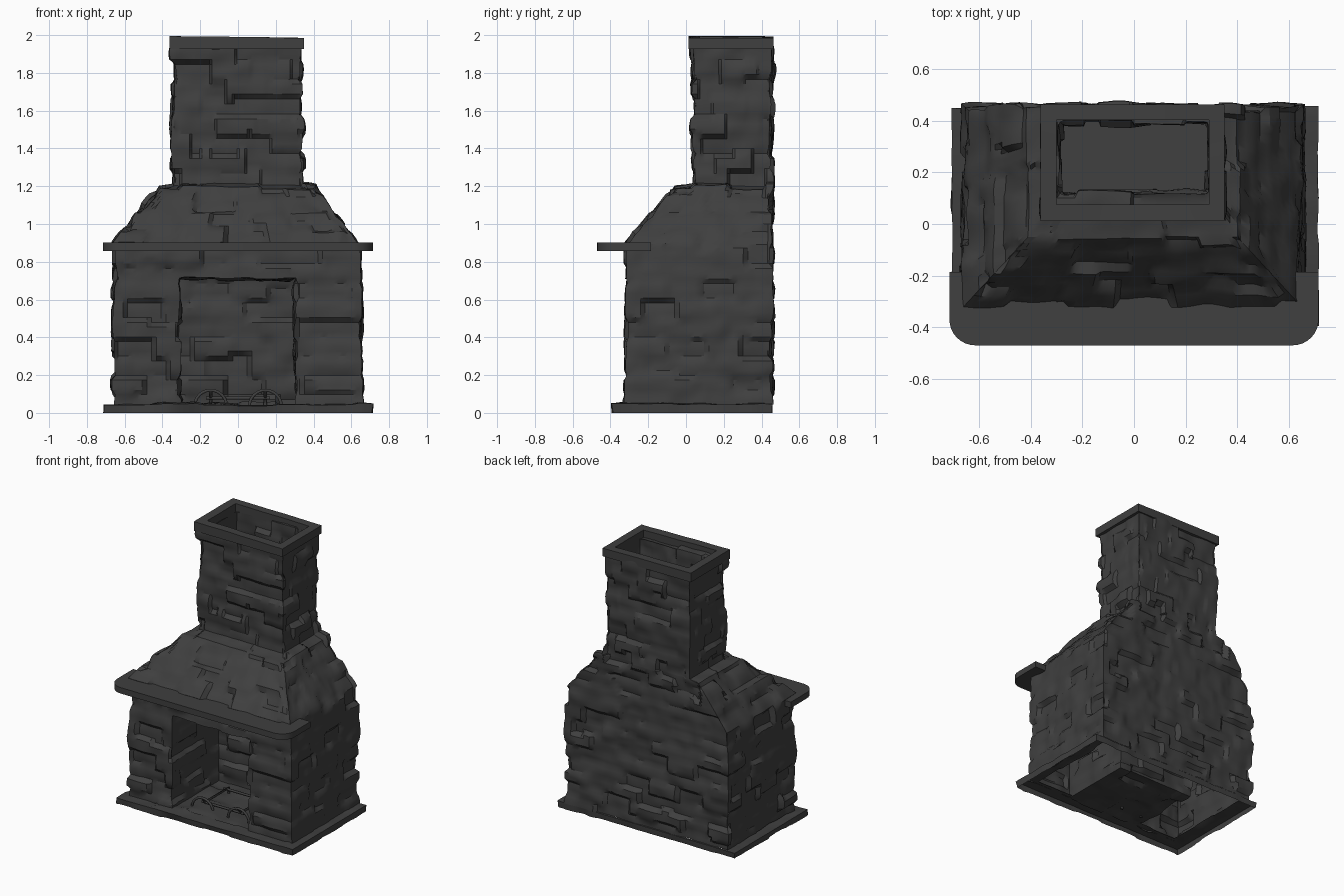
import bpy, bmesh, math
from mathutils import Vector, noise

if "Cube" in bpy.data.objects:
    bpy.data.objects.remove(bpy.data.objects["Cube"])

dark = bpy.data.materials.new("dark_grey")
dark.diffuse_color = (0.05, 0.05, 0.05, 1)
dark.use_nodes = True
dark.node_tree.nodes["Principled BSDF"].inputs["Base Color"].default_value = dark.diffuse_color


def finish(name, bm, angle=32):
    me = bpy.data.meshes.new(name)
    bm.to_mesh(me)
    bm.free()
    ob = bpy.data.objects.new(name, me)
    bpy.context.collection.objects.link(ob)
    me.materials.append(dark)
    bpy.ops.object.select_all(action='DESELECT')
    ob.select_set(True)
    bpy.context.view_layer.objects.active = ob
    bpy.ops.object.shade_smooth_by_angle(angle=math.radians(angle))
    return ob


def ring(bm, key, nx, ny):
    """Subdivided rectangle: x0, x1, y0, y1, z."""
    x0, x1, y0, y1, z = key
    c = [(x0, y0), (x1, y0), (x1, y1), (x0, y1)]
    vs = []
    for i in range(4):
        a, b = Vector(c[i]), Vector(c[(i + 1) % 4])
        n = (nx, ny)[i % 2]
        vs += [bm.verts.new((*a.lerp(b, k / n), z)) for k in range(n)]
    return vs


def loft(keys, nx, ny, step=0.026, closed=False, cap_end=False):
    """Skin through rectangle sections, adding sections between the keys."""
    bm = bmesh.new()
    keys = list(keys) + ([keys[0]] if closed else [])
    rows = [ring(bm, keys[0], nx, ny)]
    for a, b in zip(keys, keys[1:]):
        d = max(abs(p - q) for p, q in zip(a, b))
        n = max(1, round(d / step))
        for k in range(1, n + 1):
            if closed and b is keys[-1] and k == n:
                rows.append(rows[0])
            else:
                rows.append(ring(bm, [p + (q - p) * k / n for p, q in zip(a, b)], nx, ny))
    for r, s in zip(rows, rows[1:]):
        m = len(r)
        for i in range(m):
            j = (i + 1) % m
            bm.faces.new((r[i], r[j], s[j], s[i]))
    if cap_end:
        bm.faces.new(rows[-1])
    return bm


def roughen(bm, amount):
    """Push the surface in and out stone by stone, in staggered courses."""
    bm.normal_update()
    moves = []
    for v in bm.verts:
        p = v.co
        row = math.floor((p.z + 0.02 * noise.noise(p * 5)) / 0.098)
        off = (row * 0.37) % 1
        cell = Vector((math.floor(p.x / 0.21 + off) + 0.5,
                       math.floor((p.y + 0.07) / 0.19 + off) + 0.5, row + 0.5))
        h = noise.cell(cell * 1.0) * 1.1 - 0.4
        fz = (p.z / 0.098) % 1
        groove = -0.4 * abs(2 * fz - 1) ** 4
        wave = 0.7 * noise.noise(p * 9)
        moves.append(v.normal * amount * (h + groove + wave))
    for v, m in zip(bm.verts, moves):
        v.co += m
        v.co.z = max(v.co.z, 0)


# stone body, sloped hood and hollow chimney in one skin
Y = 0.458
bm = loft([(-0.66, 0.655, -0.32, Y, 0.045), (-0.66, 0.655, -0.32, Y, 0.71),
           (-0.655, 0.645, -0.315, Y, 0.90), (-0.42, 0.41, -0.06, Y, 1.205),
           (-0.35, 0.34, 0.035, Y, 1.215), (-0.352, 0.342, 0.03, Y, 1.95),
           (-0.28, 0.28, 0.125, 0.39, 1.95), (-0.28, 0.28, 0.125, 0.39, 1.5)],
          52, 30, cap_end=True)
# firebox pushed into the front
mouth = []
for f in bm.faces:
    c = f.calc_center_median()
    if abs(c.x) < 0.305 and c.z < 0.71 and c.y < -0.31:
        mouth.append(f)
for k in range(18):
    res = bmesh.ops.extrude_face_region(bm, geom=mouth)["geom"]
    old = [f for f in mouth if f.is_valid]
    if old:
        bmesh.ops.delete(bm, geom=old, context='FACES')
    bmesh.ops.translate(bm, vec=(0, 0.03, 0),
                        verts=[g for g in res if isinstance(g, bmesh.types.BMVert)])
    mouth = [g for g in res if isinstance(g, bmesh.types.BMFace)]
roughen(bm, 0.017)
finish("stone_body", bm)

# base ledge, open underneath
bm = loft([(-0.712, 0.712, -0.39, 0.455, 0), (-0.712, 0.712, -0.39, 0.455, 0.045),
           (-0.60, 0.60, -0.29, 0.44, 0.05)], 40, 24, step=0.04)
roughen(bm, 0.009)
finish("base_ledge", bm)

# chimney cap frame, slightly uneven on top
bm = loft([(-0.363, 0.35, 0.012, 0.462, 1.927), (-0.363, 0.35, 0.012, 0.462, 1.99),
           (-0.30, 0.29, 0.075, 0.402, 1.99), (-0.30, 0.29, 0.075, 0.402, 1.927)],
          10, 6, step=1, closed=True)
for v in bm.verts:
    if v.co.z > 1.95:
        v.co.z += -0.012 * v.co.x + 0.004 * noise.noise(v.co * 5)
finish("chimney_cap", bm)

# mantel shelf with rounded front corners
r = 0.10
outline = [(0.715, -0.185), (-0.715, -0.185)]
for cx, start in ((-0.615, 180), (0.615, 270)):
    for i in range(9):
        a = math.radians(start + 90 * i / 8)
        outline.append((cx + r * math.cos(a), -0.37 + r * math.sin(a)))
bm = bmesh.new()
face = bm.faces.new([bm.verts.new((x, y, 0.858)) for x, y in outline])
ext = bmesh.ops.extrude_face_region(bm, geom=[face], use_keep_orig=True)["geom"]
bmesh.ops.translate(bm, vec=(0, 0, 0.043),
                    verts=[g for g in ext if isinstance(g, bmesh.types.BMVert)])
bmesh.ops.recalc_face_normals(bm, faces=bm.faces)
finish("mantel_shelf", bm)


def rod(name, pts, radius=0.009):
    cu = bpy.data.curves.new(name, 'CURVE')
    cu.dimensions = '3D'
    cu.bevel_depth = radius
    cu.bevel_resolution = 1
    cu.use_fill_caps = True
    sp = cu.splines.new('POLY')
    sp.points.add(len(pts) - 1)
    for q, p in zip(sp.points, pts):
        q.co = (*p, 1)
    cu.materials.append(dark)
    bpy.context.collection.objects.link(bpy.data.objects.new(name, cu))


# fire grate: arched feet, long bars and cross bars
for cx in (-0.145, 0.145):
    rod("grate_arch", [(cx + 0.085 * math.cos(math.pi * i / 12), -0.2,
                        0.035 + 0.085 * math.sin(math.pi * i / 12)) for i in range(13)])
    rod("grate_long_bar", [(cx, -0.2, 0.118), (cx, -0.17, 0.08), (cx, 0.1, 0.08), (cx, 0.1, 0.04)])
for y in (-0.17, 0.08):
    rod("grate_cross_bar", [(-0.17, y, 0.078), (0.17, y, 0.078)])
